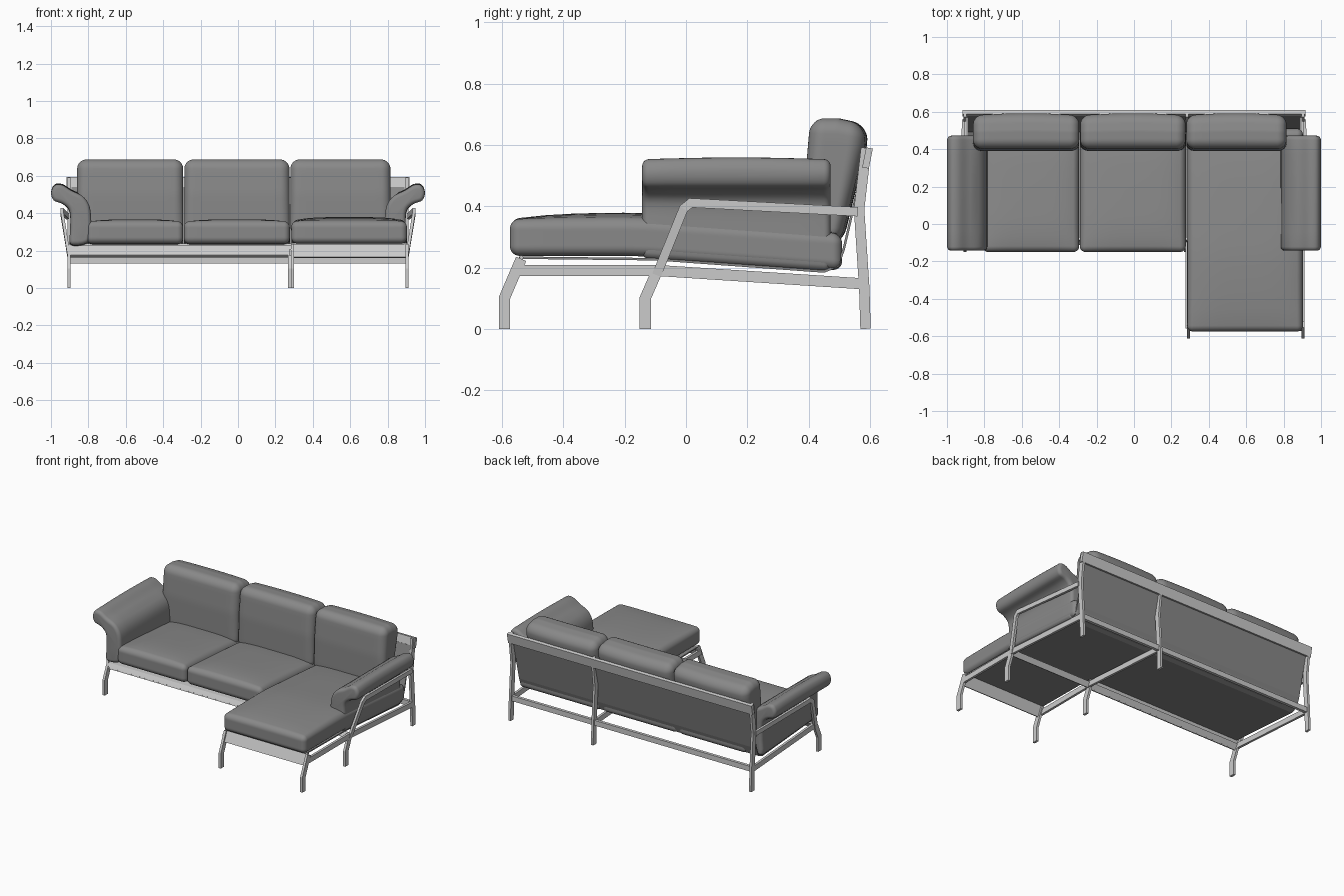
import bpy, bmesh, math
from mathutils import Vector

if "Cube" in bpy.data.objects:
    bpy.data.objects.remove(bpy.data.objects["Cube"])


def material(name, value):
    m = bpy.data.materials.new(name)
    m.use_nodes = True
    colour = (value, value, value, 1)
    m.diffuse_color = colour
    m.node_tree.nodes["Principled BSDF"].inputs["Base Color"].default_value = colour
    return m


FABRIC = material("grey upholstery", 0.25)
METAL = material("light grey metal", 0.6)


def finish(name, bm, mat, smooth=False):
    bmesh.ops.recalc_face_normals(bm, faces=bm.faces)
    mesh = bpy.data.meshes.new(name)
    bm.to_mesh(mesh)
    bm.free()
    mesh.materials.append(mat)
    for p in mesh.polygons:
        p.use_smooth = smooth
    ob = bpy.data.objects.new(name, mesh)
    bpy.context.collection.objects.link(ob)
    return ob


def ribbon(name, path, depth, width, mat=METAL):
    """Rectangular bar swept along an x, y, z path with mitred corners in the yz plane."""
    pts = [Vector(p) for p in path]
    dirs = [Vector((0, b.y - a.y, b.z - a.z)).normalized() for a, b in zip(pts, pts[1:])]
    bm = bmesh.new()
    rings = []
    for i, p in enumerate(pts):
        a, b = dirs[max(i - 1, 0)], dirs[min(i, len(dirs) - 1)]
        t = (a + b).normalized()
        side = Vector((0, -t.z, t.y)) * (depth / 2 / t.dot(a))
        half = Vector((width / 2, 0, 0))
        rings.append([bm.verts.new(p + o) for o in
                      (side + half, side - half, -side - half, half - side)])
    for r, s in zip(rings, rings[1:]):
        for k in range(4):
            bm.faces.new((r[k], r[k - 1], s[k - 1], s[k]))
    bm.faces.new(rings[0])
    bm.faces.new(rings[-1])
    return finish(name, bm, mat)


def plank(name, x0, x1, path, depth, mat=METAL):
    """Bar or sheet spanning x0 to x1 with a yz side profile."""
    xm = (x0 + x1) / 2
    return ribbon(name, [(xm, y, z) for y, z in path], depth, x1 - x0, mat)


def cushion(name, lo, hi, r, warp):
    """Rounded box, then bent by warp(position, normalised position)."""
    lo, hi = Vector(lo), Vector(hi)
    mid, half = (lo + hi) / 2, (hi - lo) / 2
    bm = bmesh.new()
    bmesh.ops.create_cube(bm, size=2)
    bmesh.ops.subdivide_edges(bm, edges=bm.edges[:], cuts=19, use_grid_fill=True)
    for v in bm.verts:
        inner, off = Vector(), Vector()
        for k, u in enumerate(v.co):
            a, s = abs(u), math.copysign(1, u)
            inner[k] = s * min(a / 0.6, 1) * (half[k] - r)
            off[k] = s * math.tan(max(a - 0.6, 0) / 0.4 * math.pi / 4)
        p = inner + off.normalized() * r
        n = Vector([p[k] / half[k] for k in range(3)])
        v.co = warp(mid + p, n)
    return finish(name, bm, FABRIC, True)


def seat_warp(p, n):
    # crowned top, with a base that drops towards the back
    p.z -= 0.045 * max(p.y + 0.15, 0) / 0.62
    p.z += 0.022 * (1 - n.x ** 4) * (1 - n.y ** 4) * max(n.z, 0)
    return p


def back_warp(p, n):
    # wedge that thickens upwards and leans back at the top
    t = (n.z + 1) / 2
    front = 0.39 + 0.035 * max(t - 0.55, 0)
    rear = 0.50 + 0.08 * min(t * 1.2, 1)
    rear += 0.012 * (1 - n.x ** 2)
    p.y = front + (rear - front) * (n.y + 1) / 2
    p.z -= 0.02 * max(n.y, 0) * t
    return p


# Seat and back cushions
for name, x0, x1, front in (("right_seat", -0.81, -0.293, -0.15),
                            ("middle_seat", -0.29, 0.277, -0.15),
                            ("chaise_seat", 0.285, 0.903, -0.575)):
    cushion(name, (x0, front, 0.238), (x1, 0.51, 0.357), 0.032, seat_warp)
for name, x0, x1 in (("right_back", -0.86, -0.293), ("middle_back", -0.287, 0.275),
                     ("left_back", 0.28, 0.815)):
    cushion(name + "_cushion", (x0, 0.39, 0.28), (x1, 0.58, 0.687), 0.05, back_warp)

# Padded arms: closed smooth cross-section lofted along y with rounded ends
ARM = [(0.895, 0.235), (0.81, 0.24), (0.787, 0.29), (0.785, 0.37), (0.795, 0.44),
       (0.83, 0.49), (0.89, 0.52), (0.94, 0.55), (0.98, 0.548), (0.999, 0.51),
       (0.985, 0.468), (0.935, 0.448), (0.9, 0.41), (0.897, 0.32)]


def smooth_loop(pts, steps):
    pts = [Vector(p) for p in pts]
    n, out = len(pts), []
    for i in range(n):
        a, b, c, d = (pts[(i + k - 1) % n] for k in range(4))
        for s in range(steps):
            t = s / steps
            out.append(b + (c - a) * (t / 2) + (2 * a - 5 * b + 4 * c - d) * (t * t / 2)
                       + (3 * b - a - 3 * c + d) * (t ** 3 / 2))
    return out


def arm(name, side):
    loop = smooth_loop(ARM, 4)
    n = len(loop)
    normals = []
    for i in range(n):
        t = (loop[(i + 1) % n] - loop[i - 1]).normalized()
        normals.append(Vector((t.y, -t.x)))
    y0, y1, r = -0.143, 0.472, 0.022
    steps = [k * math.pi / 10 for k in range(6)]
    stations = [(y0 + r * (1 - math.sin(a)), r * (1 - math.cos(a))) for a in reversed(steps)]
    stations = [(y0 + r * (1 - math.sin(a)), r * (1 - math.cos(a - 0))) for a in reversed(steps)]
    stations += [(y0 + (y1 - y0) * k / 6, 0) for k in range(1, 6)]
    stations += [(y0 + y1 - y, d) for y, d in reversed(stations[:6])]
    bm = bmesh.new()
    rings = []
    for y, inset in sorted(stations):
        f = (y - y0) / (y1 - y0)
        ring = []
        for p, nor in zip(loop, normals):
            # normals point outward for one winding, so the inset is flipped to match
            q = p + nor * inset * INWARD
            z = q.y - 0.042 * f * min(max((0.45 - q.y) / 0.2, 0), 1)
            z += 0.006 * math.sin(math.pi * f) * (q.y > 0.5)
            ring.append(bm.verts.new((side * q.x, y, z)))
        rings.append(ring)
    for a, b in zip(rings, rings[1:]):
        for k in range(n):
            bm.faces.new((a[k], a[k - 1], b[k - 1], b[k]))
    bm.faces.new(rings[0])
    bm.faces.new(rings[-1])
    finish(name, bm, FABRIC, True)


area = sum(a[0] * b[1] - b[0] * a[1] for a, b in zip(ARM, ARM[1:] + ARM[:1]))
INWARD = -1 if area > 0 else 1
arm("left_arm", 1)
arm("right_arm", -1)

# Legs, side rails and arm supports
THIN = 0.016
REAR_LEG = [(0.586, 0), (0.582, 0.13), (0.565, 0.39), (0.588, 0.59)]
MID_LEG = [(-0.133, 0), (-0.133, 0.1), (-0.098, 0.18)]
FRONT_LEG = [(-0.593, 0), (-0.593, 0.1), (-0.538, 0.228)]
for name, x, chaise in (("left", 0.903, True), ("centre", 0.283, True), ("right", -0.903, False)):
    def side_bar(part, path, depth, shift=0):
        plank(f"{name}_{part}", x + shift - THIN / 2, x + shift + THIN / 2, path, depth)
    side_bar("rear_leg", REAR_LEG, 0.034)
    side_bar("middle_leg", MID_LEG, 0.036, -0.008 if name == "centre" else 0)
    rail = [(-0.09, 0.19), (0.575, 0.147)]
    if chaise:
        side_bar("front_leg", FRONT_LEG, 0.036, 0.008 if name == "centre" else 0)
        rail.insert(0, (-0.56, 0.19))
    side_bar("side_rail", rail, 0.036)
for name, s in (("left", 1), ("right", -1)):
    ribbon(name + "_arm_support",
           [(s * 0.905, -0.096, 0.175), (s * 0.94, -0.008, 0.392), (s * 0.942, 0.016, 0.411),
            (s * 0.91, 0.56, 0.382)], 0.03, THIN)

# Cross rails and front aprons
plank("rear_rail", -0.903, 0.903, [(0.578, 0.13), (0.578, 0.165)], 0.02)
plank("top_rail", -0.918, 0.918, [(0.586, 0.525), (0.599, 0.59)], 0.022)
plank("middle_cross_rail", -0.903, 0.903, [(-0.105, 0.172), (-0.085, 0.205)], 0.02)
plank("sofa_apron", -0.903, 0.283, [(-0.105, 0.165), (-0.08, 0.236)], 0.012)
plank("chaise_apron", 0.283, 0.903, [(-0.567, 0.163), (-0.535, 0.238)], 0.012)

# Fabric slings forming the seat base and back panel
BACK = [(0.45, 0.187), (0.495, 0.205), (0.515, 0.26), (0.58, 0.54)]
plank("sofa_sling", -0.89, 0.283, [(-0.09, 0.227)] + BACK, 0.008, FABRIC)
plank("chaise_sling", 0.283, 0.89, [(-0.545, 0.232), (-0.1, 0.227)] + BACK, 0.008, FABRIC)
